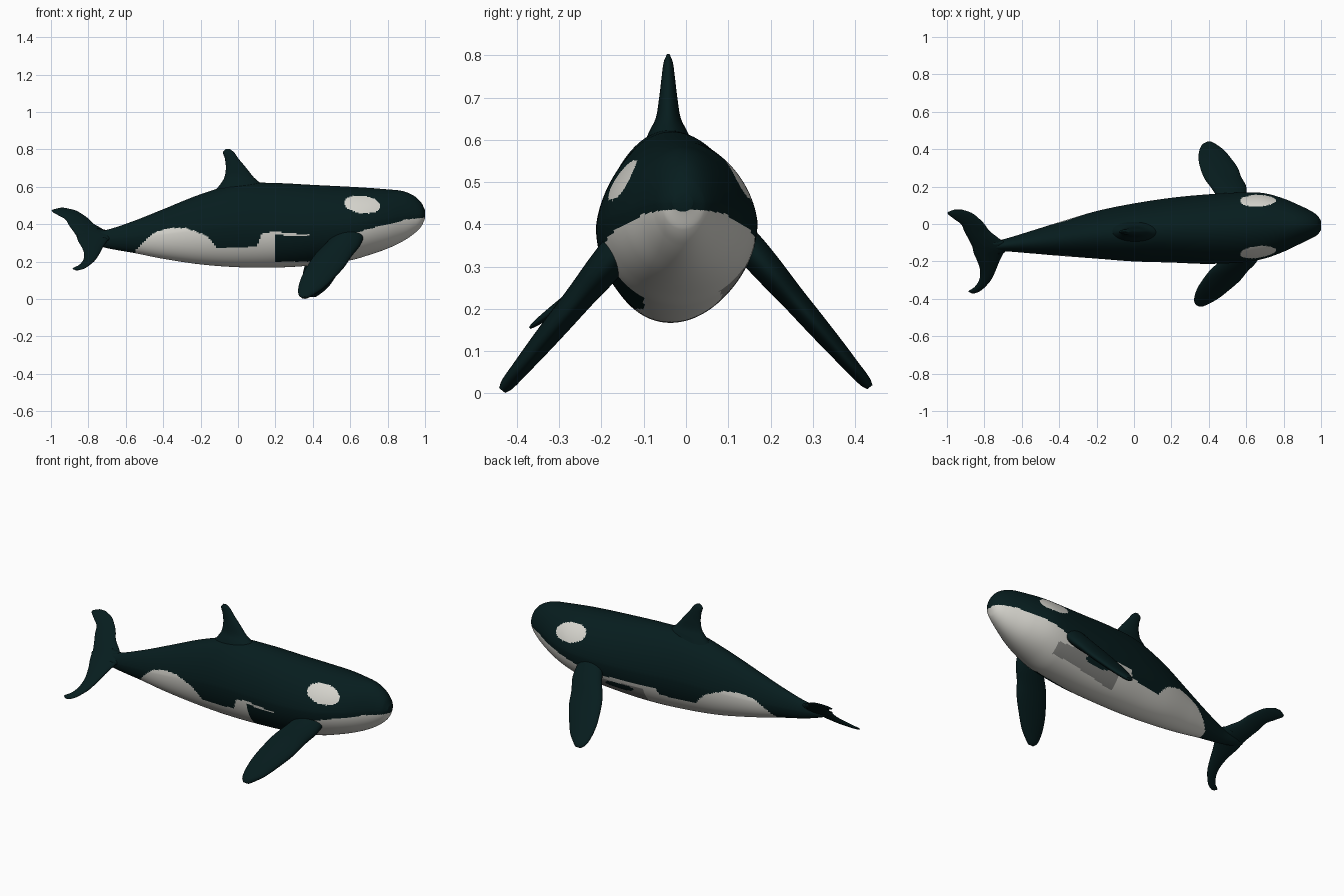
import bpy
import bmesh
import math
from mathutils import Vector

cube = bpy.data.objects.get("Cube")
if cube:
    bpy.data.objects.remove(cube, do_unlink=True)


def make_material(name, rgb):
    mat = bpy.data.materials.new(name)
    mat.use_nodes = True
    colour = (*rgb, 1.0)
    mat.diffuse_color = colour
    mat.node_tree.nodes["Principled BSDF"].inputs["Base Color"].default_value = colour
    return mat


black = make_material("blue black skin", (0.002, 0.012, 0.013))
white = make_material("off white skin", (0.68, 0.67, 0.62))
grey = make_material("grey skin", (0.26, 0.26, 0.245))
BLACK, WHITE, GREY = range(3)


def linear(table, t):
    """Straight interpolation of a two-column table."""
    for (a, u), (b, v) in zip(table, table[1:]):
        if t <= b:
            return u + (v - u) * max(0, t - a) / (b - a)
    return table[-1][1]


def smooth(table, t):
    """Smooth interpolation of every column, keyed on the rising first one."""
    last = len(table) - 1
    i = 0
    while i < last - 1 and t > table[i + 1][0]:
        i += 1
    p, q = table[i], table[i + 1]
    before, after = table[max(i - 1, 0)], table[min(i + 2, last)]
    h = q[0] - p[0]
    s = (t - p[0]) / h
    result = []
    for c in range(1, len(p)):
        m = (q[c] - before[c]) / (q[0] - before[0]) * h
        n = (after[c] - p[c]) / (after[0] - p[0]) * h
        d = q[c] - p[c]
        result.append(p[c] + s * (m + s * (3 * d - 2 * m - n + s * (m + n - 2 * d))))
    return result


def loft(name, rings, materials, rule=None):
    """Skin a closed tube through rings of points and close both ends."""
    bm = bmesh.new()
    loops = [[bm.verts.new(p) for p in ring] for ring in rings]
    count = len(loops[0])
    for a, b in zip(loops, loops[1:]):
        for i in range(count):
            j = (i + 1) % count
            bm.faces.new((a[i], a[j], b[j], b[i]))
    for end in (loops[0], loops[-1]):
        centre = sum((v.co for v in end), Vector()) / count
        hub = bm.verts.new(centre)
        for i in range(count):
            bm.faces.new((end[i], end[(i + 1) % count], hub))
    bmesh.ops.recalc_face_normals(bm, faces=bm.faces)
    for face in bm.faces:
        face.smooth = True
        if rule:
            face.material_index = rule(face.calc_center_median())
    mesh = bpy.data.meshes.new(name)
    bm.to_mesh(mesh)
    bm.free()
    for mat in materials:
        mesh.materials.append(mat)
    obj = bpy.data.objects.new(name, mesh)
    bpy.context.collection.objects.link(obj)


def fin(name, table, place, thick_dir, steps=36, sides=32):
    """Blade with an oval section: columns are key, back x, front x, thickness."""
    thick_dir = Vector(thick_dir).normalized()
    rings = []
    start, span = table[0][0], table[-1][0] - table[0][0]
    for k in range(steps + 1):
        # steps crowd towards the tip
        t = start + span * math.sin(math.pi / 2 * k / steps)
        back, front, thick = smooth(table, t)
        y, z = place(t)
        ring = []
        for i in range(sides):
            a = math.tau * i / sides
            x = (back + front) / 2 + (front - back) / 2 * math.cos(a)
            ring.append(Vector((x, y, z)) + thick_dir * (thick / 2 * math.sin(a)))
        rings.append(ring)
    loft(name, rings, [black])


# Body: x, top, bottom, centre y, half width
BODY = [
    (-.86, .345, .325, -.13, .012),
    (-.80, .355, .30, -.125, .025),
    (-.70, .37, .272, -.114, .032),
    (-.55, .42, .245, -.097, .06),
    (-.40, .48, .215, -.08, .09),
    (-.20, .56, .185, -.058, .127),
    (0, .617, .17, -.045, .155),
    (.20, .62, .168, -.033, .173),
    (.40, .61, .18, -.027, .186),
    (.60, .60, .207, -.017, .186),
    (.70, .594, .235, -.01, .174),
    (.80, .586, .27, -.006, .142),
    (.88, .577, .308, -.004, .106),
    (.94, .552, .348, -.004, .077),
    (.98, .515, .388, -.006, .052),
    (1, .475, .43, -.008, .025),
]
# Upper edge of the pale underside: x, height
BELLY = [
    (-.55, .25), (-.54, .27), (-.5, .31), (-.44, .36), (-.36, .38), (-.28, .38),
    (-.18, .345), (-.13, .30), (-.11, .27), (.1, .28), (.13, .35), (.2, .36),
    (.35, .345), (.5, .335), (.6, .345), (.7, .375), (.8, .40), (.9, .425), (1, .435),
]


def oval(u, v):
    return u * u + v * v < 1


def skin(p):
    x, y, z = p
    if oval((x - .665) / .097, (z - .505 + .1 * (x - .665)) / .047):
        return WHITE  # eye patches
    edge = linear(BELLY, x)
    if y > 0 and 0 < x < .55:
        edge = min(edge, .32)
    if x < -.55 or z > edge:
        return BLACK
    if y < -.1 and .2 < x < .6 and .2 < z < .34:
        return BLACK  # behind the right flipper
    if y > .05 and oval((x - .35) / .09, (z - .272) / .022):
        return BLACK  # behind the left flipper
    if y > .05 and .2 < x < .64 and .19 + .12 * (x - .2) < z < .295:
        return GREY  # below the left flipper
    return WHITE


body_rings = []
BODY_STEPS, BODY_SIDES = 260, 168
for k in range(BODY_STEPS + 1):
    # rings crowd towards the nose
    x = BODY[0][0] + (1 - BODY[0][0]) * math.sin(math.pi / 2 * k / BODY_STEPS)
    top, bottom, cy, half = smooth(BODY, x)
    ring = []
    for i in range(BODY_SIDES):
        a = math.tau * i / BODY_SIDES
        taper = 1 - .13 * max(0, math.sin(a))
        ring.append((x, cy + half * taper * math.cos(a),
                     (top + bottom) / 2 + (top - bottom) / 2 * math.sin(a)))
    body_rings.append(ring)
loft("body", body_rings, [black, white, grey], skin)

# Dorsal fin, keyed on height
DORSAL = [
    (.57, -.13, .18, .13), (.62, -.09, .12, .09), (.65, -.073, .085, .06),
    (.70, -.065, .045, .043), (.75, -.07, .003, .031), (.785, -.08, -.022, .021),
    (.803, -.065, -.045, .006),
]
fin("dorsal_fin", DORSAL, lambda t: (-.042, t), (0, 1, 0))

# Flippers, keyed on distance from root to tip
FLIPPER = [
    (-.5, .46, .58, .07), (-.2, .44, .60, .075), (0, .41, .60, .07),
    (.2, .375, .575, .06), (.42, .355, .555, .053), (.63, .345, .52, .045),
    (.83, .35, .48, .035), (.95, .365, .44, .028), (1, .385, .42, .016),
]
fin("left_flipper", FLIPPER, lambda t: (.2 + .235 * t, .287 - .272 * t), (0, .78, .62))
right_flipper = [(t, back + .055 - .1 * t, front + .055 - .1 * t, thick * 1.15)
                 for t, back, front, thick in FLIPPER]
fin("right_flipper", right_flipper, lambda t: (-.2 - .235 * t, .29 - .283 * t), (0, -.78, .62))

# Tail flukes, keyed on distance to the left or right of the centre plane
LEFT_FLUKE = [
    (-.15, -.855, -.69, .04), (-.12, -.865, -.68, .045), (-.08, -.885, -.72, .04),
    (-.04, -.907, -.77, .033), (0, -.925, -.80, .028), (.03, -.965, -.83, .023),
    (.06, -.997, -.87, .016), (.077, -.96, -.92, .006),
]
RIGHT_FLUKE = [
    (.09, -.875, -.70, .04), (.12, -.865, -.68, .045), (.16, -.855, -.70, .04),
    (.2, -.837, -.72, .035), (.25, -.823, -.74, .03), (.3, -.828, -.765, .025),
    (.34, -.855, -.80, .018), (.36, -.885, -.825, .012), (.37, -.87, -.85, .005),
]
for name, table, side in (("left_fluke", LEFT_FLUKE, 1), ("right_fluke", RIGHT_FLUKE, -1)):
    fin(name, table, lambda t: (side * t, .34 + .74 * (side * t + .12)), (0, -.59, .81))
